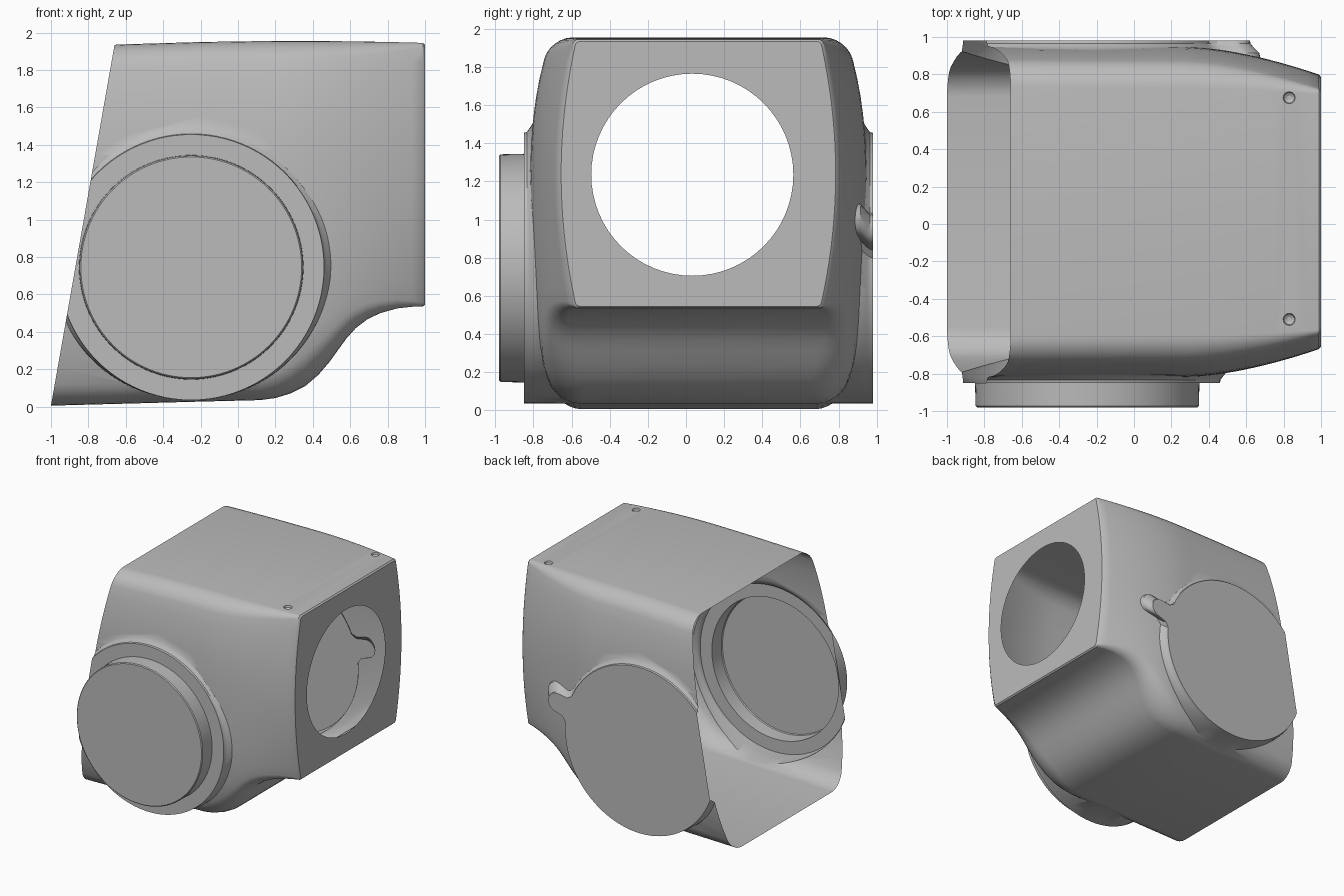
import bpy, bmesh
from math import sin, cos, pi, radians, exp, hypot
from mathutils import Vector

cube = bpy.data.objects.get("Cube")
if cube:
    bpy.data.objects.remove(cube, do_unlink=True)

MID_Y = 0.065                  # plane of symmetry of the housing
BOSS_X, BOSS_Z, BOSS_R = -0.25, 0.745, 0.71
HOLE_Y, HOLE_Z, HOLE_R = 0.033, 1.235, 0.53

grey = bpy.data.materials.new("plain grey")
grey.use_nodes = True
colour = (0.5, 0.5, 0.5, 1)
grey.diffuse_color = colour
grey.node_tree.nodes["Principled BSDF"].inputs["Base Color"].default_value = colour


def loft(name, rings):
    """Solid object skinned over closed rings, capped at both ends."""
    bm = bmesh.new()
    loops = [[bm.verts.new(p) for p in ring] for ring in rings]
    for a, b in zip(loops, loops[1:]):
        for i in range(len(a)):
            j = (i + 1) % len(a)
            bm.faces.new((a[i], a[j], b[j], b[i]))
    bm.faces.new(loops[0])
    bm.faces.new(loops[-1])
    bmesh.ops.recalc_face_normals(bm, faces=bm.faces)
    mesh = bpy.data.meshes.new(name)
    bm.to_mesh(mesh)
    bm.free()
    mesh.materials.append(grey)
    obj = bpy.data.objects.new(name, mesh)
    bpy.context.collection.objects.link(obj)
    return obj


# Housing body: lofted along x with a barrel-shaped cross-section
UNDERSIDE = [(-1.05, 0.004), (-0.6, 0.016), (-0.2, 0.027), (0.12, 0.035),
             (0.2, 0.046), (0.28, 0.07), (0.36, 0.11), (0.43, 0.17),
             (0.49, 0.24), (0.54, 0.31), (0.58, 0.365), (0.63, 0.42),
             (0.69, 0.466), (0.76, 0.5), (0.85, 0.525), (0.93, 0.534),
             (0.988, 0.535), (1.0, 0.545)]


def half_width(x, z, taper):
    u = abs(z - 1) / 0.95
    wide = 0.885 - (0.11 if z > 1 else 0.14) * u ** 3
    narrow = 0.73 - 0.08 * ((z - 1.24) / 0.7) ** 2
    return wide + (narrow - wide) * taper


def body_ring(x, low):
    taper = max(0, (x - 0.25) / 0.75) ** 1.7
    trim = 0.01 if x > 0.99 else 0
    high = 1.955 - 0.02 * ((x - 0.3) / 0.96) ** 2 - trim
    r_top = 0.09 * (1 - taper) + 0.02
    r_low = (0.09 + 0.08 * exp(-((x - 0.45) / 0.2) ** 2)) * (1 - taper) + 0.02
    arc = [radians(15 * k) for k in range(7)]
    rows = [(low + r_low * (1 - cos(a)), r_low * (1 - sin(a))) for a in arc]
    z0, z1 = low + r_low, high - r_top
    rows += [(z0 + (z1 - z0) * k / 18, 0) for k in range(1, 18)]
    rows += [(high - r_top * (1 - cos(a)), r_top * (1 - sin(a))) for a in reversed(arc)]
    side = [(half_width(x, z, taper) - inset - trim, z) for z, inset in rows]
    return ([(x, MID_Y - w, z) for w, z in side]
            + [(x, MID_Y + w, z) for w, z in reversed(side)])


housing = loft("housing", [body_ring(x, z) for x, z in UNDERSIDE])


# Round side bosses, flared where they meet the body
def circle_outline(n=96):
    return [(cos(2 * pi * k / n), sin(2 * pi * k / n)) for k in range(n)]


def eared_outline():
    aim, gap, reach, tip = 0.248, 0.17, 1.148, 0.113
    n = 90
    pts = []
    for k in range(n + 1):
        a = aim + gap + (2 * pi - 2 * gap) * k / n
        pts.append((cos(a), sin(a)))
    neck = 1.045
    pts.append((neck * cos(aim - 0.118), neck * sin(aim - 0.118)))
    for k in range(13):
        a = aim - pi / 2 + pi * k / 12
        pts.append((reach * cos(aim) + tip * cos(a), reach * sin(aim) + tip * sin(a)))
    pts.append((neck * cos(aim + 0.118), neck * sin(aim + 0.118)))
    return pts


def boss(name, outline, side, layers):
    rings = []
    for depth, r in layers:
        lift = max(0, r - BOSS_R)      # keeps the flare above the underside
        rings.append([(BOSS_X + r * u, MID_Y + side * depth, BOSS_Z + lift + r * v)
                      for u, v in outline])
    return loft(name, rings)


FLARE = [(0.6, 0.8), (0.85, 0.75), (0.885, 0.722), (0.9, 0.712), (0.915, BOSS_R)]
DISC = [(0.915, 0.6), (1.038, 0.597), (1.045, 0.59)]
front_boss = boss("front_boss", circle_outline(), -1, FLARE + DISC)
back_boss = boss("back_boss", eared_outline(), 1, FLARE)

# Cutters for the round end opening and the two top dimples
opening = loft("opening_cutter",
               [[(x, HOLE_Y + HOLE_R * u, HOLE_Z + HOLE_R * v)
                 for u, v in circle_outline(64)] for x in (0.9, 1.1)])


def dimple(y):
    rings = [[(0.83 + r * u, y + r * v, z) for u, v in circle_outline(20)]
             for z, r in ((1.925, 0.012), (1.935, 0.028), (1.96, 0.036))]
    return loft("dimple_cutter", rings)


steps = [(front_boss, "UNION"), (back_boss, "UNION"), (opening, "DIFFERENCE"),
         (dimple(0.675), "DIFFERENCE"), (dimple(-0.51), "DIFFERENCE")]
for tool, operation in steps:
    tool.hide_render = True
    mod = housing.modifiers.new(tool.name, "BOOLEAN")
    mod.operation = operation
    mod.solver = "EXACT"
    mod.object = tool

bpy.context.view_layer.update()
graph = bpy.context.evaluated_depsgraph_get()
joined = bpy.data.meshes.new_from_object(housing.evaluated_get(graph))
housing.modifiers.clear()
housing.data = joined
for tool, operation in steps:
    bpy.data.objects.remove(tool, do_unlink=True)

# Open the shell: remove the pocket behind the opening, slice off the slanted end
bm = bmesh.new()
bm.from_mesh(joined)
pocket = [f for f in bm.faces
          if 0.85 < f.calc_center_median().x < 0.995
          and all(hypot(v.co.y - HOLE_Y, v.co.z - HOLE_Z) < HOLE_R + 0.002
                  for v in f.verts)]
bmesh.ops.delete(bm, geom=pocket, context="FACES")
bmesh.ops.bisect_plane(bm, geom=bm.verts[:] + bm.edges[:] + bm.faces[:],
                       plane_co=Vector((-1, 0, 0.005)),
                       plane_no=Vector((-1.93, 0, 0.34)), clear_outer=True)
bm.to_mesh(joined)
bm.free()

bpy.ops.object.select_all(action="DESELECT")
housing.select_set(True)
bpy.context.view_layer.objects.active = housing
bpy.ops.object.shade_smooth_by_angle(angle=radians(32))
